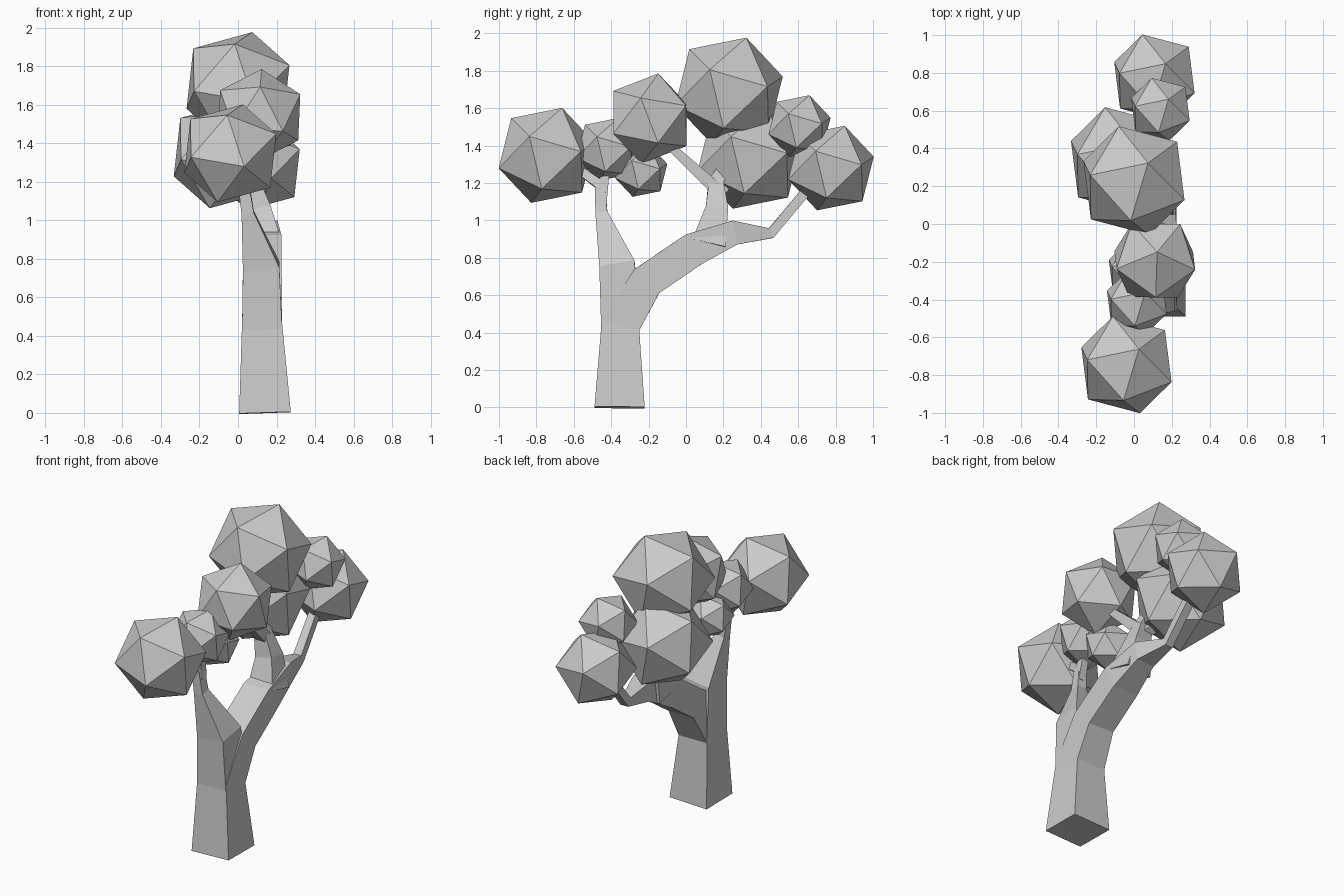
import bpy, bmesh
from mathutils import Vector, Matrix

if "Cube" in bpy.data.objects:
    bpy.data.objects.remove(bpy.data.objects["Cube"])


def add_object(name, bm):
    bmesh.ops.recalc_face_normals(bm, faces=bm.faces)
    mesh = bpy.data.meshes.new(name)
    bm.to_mesh(mesh)
    bm.free()
    obj = bpy.data.objects.new(name, mesh)
    bpy.context.collection.objects.link(obj)
    return obj


def limb(name, path):
    """Square-section tapering limb; path entries are (x, y, z, half width)."""
    bm = bmesh.new()
    pts = [Vector(p[:3]) for p in path]
    rings = []
    for i, p in enumerate(pts):
        before = (p - pts[i - 1]).normalized() if i else Vector()
        after = (pts[i + 1] - p).normalized() if i < len(pts) - 1 else Vector()
        t = (before + after).normalized()
        side = (Vector((1, 0, 0)) - t * t.x).normalized()
        up = t.cross(side)
        h = path[i][3]
        rings.append([bm.verts.new(p + side * a * h + up * b * h)
                      for a, b in ((1, 1), (-1, 1), (-1, -1), (1, -1))])
    for lo, hi in zip(rings, rings[1:]):
        for k in range(4):
            j = (k + 1) % 4
            bm.faces.new((lo[k], lo[j], hi[j], hi[k]))
    bm.faces.new(rings[0])
    bm.faces.new(rings[-1])
    return add_object(name, bm)


def frame(a, b):
    a = a.normalized()
    b = (b - a * a.dot(b)).normalized()
    return Matrix((a, b, a.cross(b))).transposed()


TILT = ((.24, .30, .92), (-.06, -.70, .72))
UPRIGHT = ((.05, .18, .97), (.02, -.79, .60))


def foliage(name, centre, radius, tilt=TILT):
    """Icosahedron clump, turned so two neighbouring corners point along tilt."""
    bm = bmesh.new()
    bmesh.ops.create_icosphere(bm, subdivisions=1, radius=radius)
    bm.verts.ensure_lookup_table()
    top = max(bm.verts, key=lambda v: v.co.z)
    near = top.link_edges[0].other_vert(top)
    rot = frame(*map(Vector, tilt)) @ frame(top.co, near.co).inverted()
    for v in bm.verts:
        v.co = rot @ v.co + Vector(centre)
    return add_object(name, bm)


# Trunk and the long leaning limb
limb("trunk", [(.14, -.355, 0, .134), (.125, -.35, .44, .104),
               (.135, -.21, .675, .092), (.135, .04, .845, .09),
               (.14, .26, .935, .065), (.12, .455, .932, .028),
               (.11, .62, 1.13, .026), (.11, .72, 1.24, .02)])
# Forward branch
limb("front_branch", [(.125, -.35, .44, .104), (.12, -.368, .76, .095),
                      (.05, -.452, 1.04, .032), (.03, -.46, 1.19, .028),
                      (-.01, -.64, 1.32, .02)])
limb("front_twig", [(.045, -.45, 1.1, .026), (.02, -.42, 1.36, .02)])
# Middle branch with twigs
limb("middle_branch", [(.135, .12, .87, .09), (.11, .165, 1.06, .06),
                       (.07, .16, 1.2, .04), (.0, .25, 1.36, .025)])
limb("middle_twig_front", [(.08, .16, 1.17, .035), (.10, -.12, 1.43, .02)])
limb("middle_twig_back", [(.08, .16, 1.14, .035), (-.06, .3, 1.28, .02)])

# Foliage clumps, front to back
clumps = [(-.04, -.745, 1.348, .275), (.015, -.415, 1.38, .182),
          (-.003, -.24, 1.265, .15), (.11, -.193, 1.545, .245, UPRIGHT),
          (.0, .23, 1.693, .308), (-.075, .34, 1.338, .298),
          (.14, .607, 1.505, .178), (.108, .775, 1.28, .245)]
for i, (x, y, z, r, *tilt) in enumerate(clumps):
    foliage(f"foliage_{i + 1}", (x, y, z), r, *tilt)
